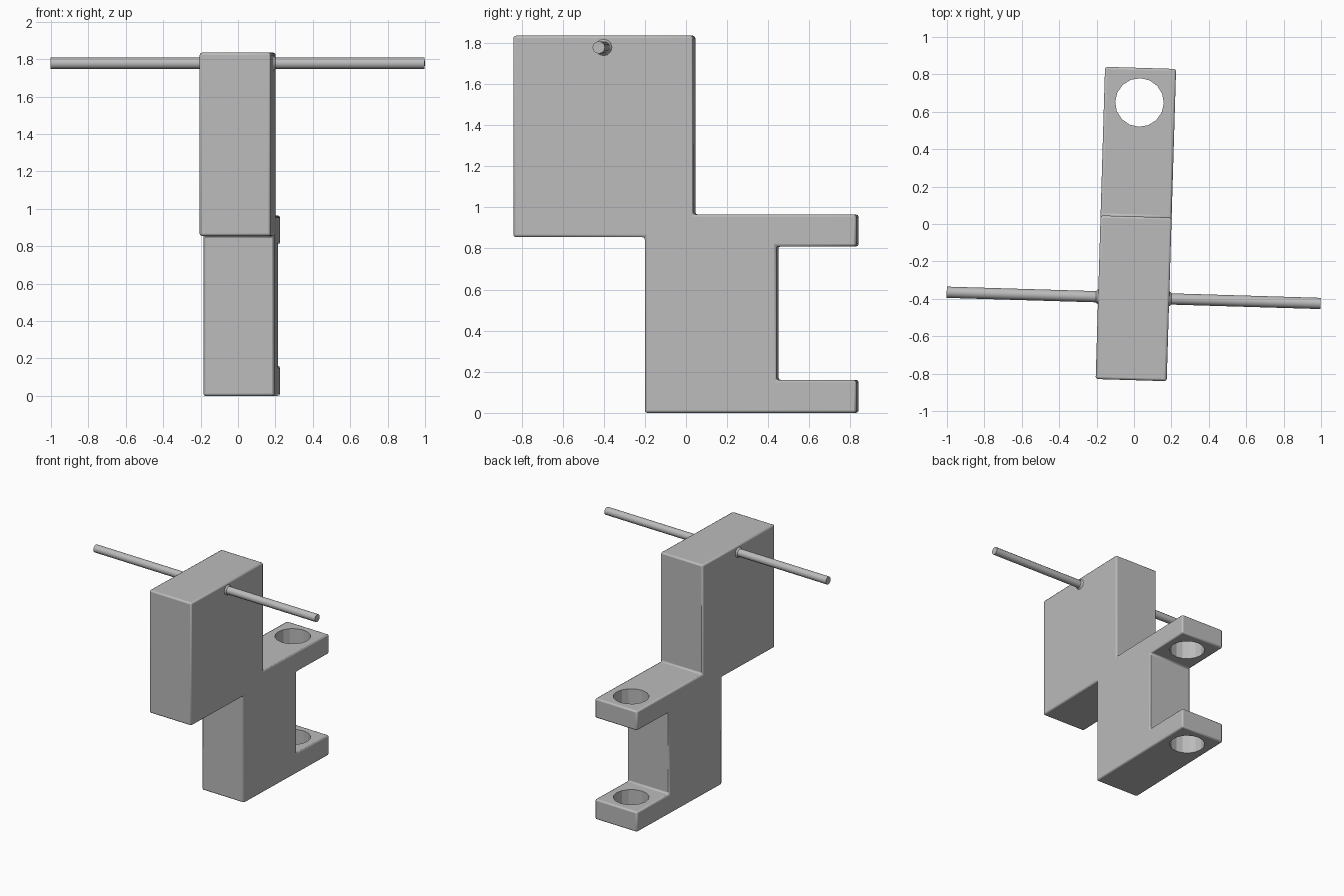
import bpy, bmesh, math
from mathutils import Matrix

if "Cube" in bpy.data.objects:
    bpy.data.objects.remove(bpy.data.objects["Cube"])

grey = bpy.data.materials.new("plain grey")
grey.use_nodes = True
colour = (0.5, 0.5, 0.5, 1)
grey.diffuse_color = colour
grey.node_tree.nodes["Principled BSDF"].inputs["Base Color"].default_value = colour

# The whole assembly is turned slightly about the vertical
PLACE = Matrix.Translation((0.01, 0, 0)) @ Matrix.Rotation(-0.03, 4, 'Z')
HALF_WIDTH = 0.19


def make_object(name, bm):
    bmesh.ops.recalc_face_normals(bm, faces=bm.faces[:])
    mesh = bpy.data.meshes.new(name)
    bm.to_mesh(mesh)
    bm.free()
    obj = bpy.data.objects.new(name, mesh)
    bpy.context.collection.objects.link(obj)
    obj.matrix_world = PLACE
    mesh.materials.append(grey)
    return obj


def smooth(obj):
    bpy.ops.object.select_all(action='DESELECT')
    obj.select_set(True)
    bpy.context.view_layer.objects.active = obj
    bpy.ops.object.shade_smooth_by_angle(angle=math.radians(35))


def add_cone(bm, r1, r2, depth, matrix, sides):
    bmesh.ops.create_cone(bm, cap_ends=True, segments=sides, radius1=r1,
                          radius2=r2, depth=depth, matrix=matrix)


# Stepped body with two rear tabs, extruded across its width
profile = [(-0.195, 0), (0.835, 0), (0.835, 0.16), (0.445, 0.16),
           (0.445, 0.81), (0.835, 0.81), (0.835, 0.965), (0.04, 0.965),
           (0.04, 1.835), (-0.835, 1.835), (-0.835, 0.855), (-0.195, 0.855)]
bm = bmesh.new()
face = bm.faces.new([bm.verts.new((-HALF_WIDTH, y, z)) for y, z in profile])
side = bmesh.ops.extrude_face_region(bm, geom=[face])
bmesh.ops.translate(bm, vec=(2 * HALF_WIDTH, 0, 0),
                    verts=[g for g in side["geom"] if isinstance(g, bmesh.types.BMVert)])
body = make_object("hinge_body", bm)
bevel = body.modifiers.new("soft edges", 'BEVEL')
bevel.width = 0.012
bevel.segments = 2
bevel.limit_method = 'ANGLE'

# Vertical hole through both tabs
bm = bmesh.new()
add_cone(bm, 0.13, 0.13, 2, Matrix.Translation((0, 0.65, 0.5)), 16)
cutter = make_object("tab_hole_cutter", bm)
cutter.hide_render = True
cutter.hide_viewport = True
cutter.display_type = 'WIRE'
cut = body.modifiers.new("tab holes", 'BOOLEAN')
cut.object = cutter
cut.solver = 'EXACT'
smooth(body)

# Crossbar with a small fillet where it meets the body on each side
ROD_Y, ROD_Z, ROD_R = -0.395, 1.778, 0.03
bm = bmesh.new()
across = Matrix.Translation((0, ROD_Y, ROD_Z)) @ Matrix.Rotation(math.pi / 2, 4, 'Y')
add_cone(bm, ROD_R, ROD_R, 2, across, 12)
for sign in (-1, 1):
    fillet = (Matrix.Translation((sign * (HALF_WIDTH + 0.005), ROD_Y, ROD_Z))
              @ Matrix.Rotation(sign * math.pi / 2, 4, 'Y'))
    add_cone(bm, ROD_R + 0.012, ROD_R, 0.014, fillet, 12)
rod = make_object("crossbar", bm)
smooth(rod)
